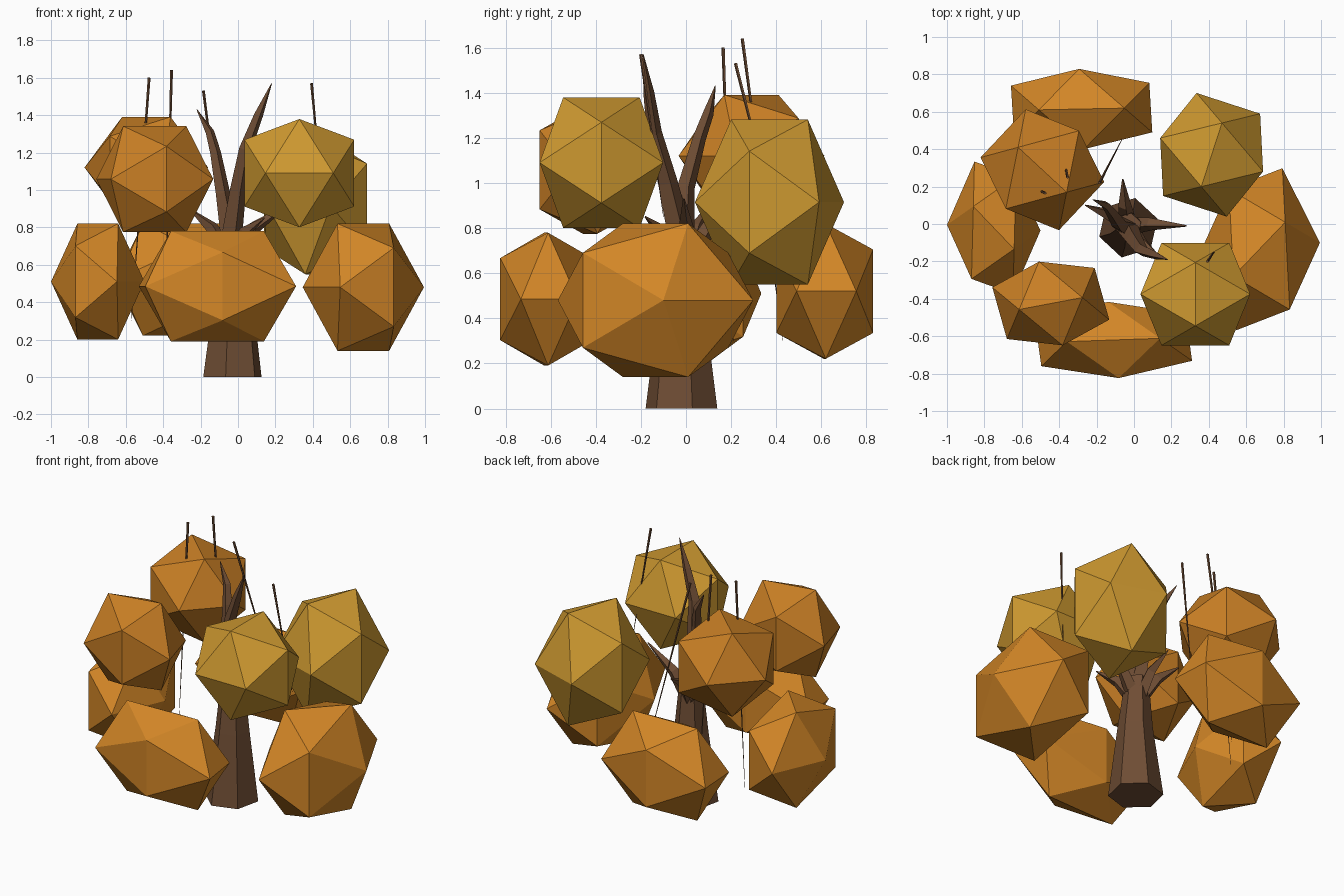
import bpy, bmesh, math
from mathutils import Vector

if "Cube" in bpy.data.objects:
    bpy.data.objects.remove(bpy.data.objects["Cube"])


def material(name, rgb):
    m = bpy.data.materials.new(name)
    m.diffuse_color = (*rgb, 1)
    m.use_nodes = True
    m.node_tree.nodes["Principled BSDF"].inputs["Base Color"].default_value = m.diffuse_color
    return m


ORANGE = material("orange_leaf", (0.65, 0.24, 0.02))
RUST = material("rust_leaf", (0.58, 0.21, 0.018))
GOLD = material("gold_leaf", (0.62, 0.32, 0.03))
BARK = material("bark", (0.16, 0.075, 0.035))


def finish(name, bm, mat):
    bmesh.ops.recalc_face_normals(bm, faces=bm.faces)
    me = bpy.data.meshes.new(name)
    bm.to_mesh(me)
    bm.free()
    me.materials.append(mat)
    ob = bpy.data.objects.new(name, me)
    bpy.context.collection.objects.link(ob)


def leaf_clump(name, centre, turn, size, mat):
    """Icosahedron with an edge on top, turned about z, then stretched."""
    k = math.hypot(1, (1 + 5 ** 0.5) / 2)
    s, t = 1 / k, (1 + 5 ** 0.5) / 2 / k
    a = math.radians(turn)
    bm = bmesh.new()
    for i in (-1, 1):
        for j in (-1, 1):
            for x, y, z in ((0, i * s, j * t), (i * s, j * t, 0), (i * t, 0, j * s)):
                p = (x * math.cos(a) - y * math.sin(a), x * math.sin(a) + y * math.cos(a), z)
                bm.verts.new([c + q * r for c, q, r in zip(centre, p, size)])
    bmesh.ops.convex_hull(bm, input=bm.verts)
    finish(name, bm, mat)


def limb(name, path, radii, sides, level=False):
    """Faceted tapering tube along a path."""
    pts = [Vector(p) for p in path]
    bm = bmesh.new()
    rings = []
    for i, (p, r) in enumerate(zip(pts, radii)):
        d = pts[min(i + 1, len(pts) - 1)] - pts[max(i - 1, 0)]
        if level:
            d = Vector((0, 0, 1))
        u = d.cross(Vector((0, 1, 0))).normalized()
        v = d.normalized().cross(u)
        angles = [math.tau * k / sides + 0.3 for k in range(sides)]
        rings.append([bm.verts.new(p + r * (math.cos(a) * u + math.sin(a) * v)) for a in angles])
    for lo, hi in zip(rings, rings[1:]):
        for k in range(sides):
            n = (k + 1) % sides
            bm.faces.new((lo[k], lo[n], hi[n], hi[k]))
    bm.faces.new(rings[0])
    bm.faces.new(rings[-1])
    finish(name, bm, BARK)


# Lower ring of foliage
leaf_clump("leaves_low_left", (-0.75, -0.02, 0.51), 56, (0.25, 0.388, 0.364), ORANGE)
leaf_clump("leaves_low_right", (0.67, -0.135, 0.48), -54, (0.325, 0.468, 0.40), ORANGE)
leaf_clump("leaves_low_front", (-0.11, -0.62, 0.485), 94, (0.475, 0.24, 0.346), ORANGE)
leaf_clump("leaves_low_back", (-0.28, 0.615, 0.52), 92, (0.435, 0.252, 0.352), ORANGE)

# Upper foliage
leaf_clump("leaves_top_back_left", (-0.49, 0.29, 1.12), 47, (0.337, 0.335, 0.318), RUST)
leaf_clump("leaves_top_front_left", (-0.445, -0.425, 1.058), 103, (0.33, 0.27, 0.333), RUST)
leaf_clump("leaves_top_front_right", (0.328, -0.375, 1.09), 0, (0.345, 0.322, 0.34), GOLD)
leaf_clump("leaves_top_back_right", (0.415, 0.37, 0.915), -18, (0.34, 0.34, 0.43), GOLD)

# Trunk
limb("trunk", [(-0.03, -0.02, 0), (-0.025, -0.02, 0.45), (-0.03, -0.01, 0.78)],
     (0.163, 0.105, 0.07), 6, level=True)

# Main branches
limb("branch_right", [(-0.04, -0.01, 0.7), (0.0, -0.08, 1.0), (0.04, -0.14, 1.22), (0.11, -0.165, 1.4), (0.18, -0.19, 1.57)],
     (0.06, 0.045, 0.035, 0.025, 0.002), 4)
limb("branch_left", [(-0.03, -0.02, 0.7), (-0.08, 0.0, 0.98), (-0.12, 0.06, 1.2), (-0.15, 0.1, 1.31), (-0.22, 0.13, 1.43)],
     (0.06, 0.04, 0.03, 0.024, 0.002), 4)

# Short side branches
for i, (mid, tip) in enumerate((((0.09, 0.0, 0.8), (0.28, -0.01, 0.93)),
                                ((-0.05, 0.1, 0.8), (-0.06, 0.24, 0.88)),
                                ((-0.14, 0.05, 0.8), (-0.26, 0.1, 0.9)),
                                ((0.04, -0.1, 0.78), (0.14, -0.18, 0.85)))):
    limb(f"side_branch_{i + 1}", [(-0.03, -0.01, 0.62), mid, tip], (0.05, 0.035, 0.004), 4)

# Long thin twigs, tapering downwards through the foliage
for i, (top, low) in enumerate((((-0.475, 0.165, 1.60), (-0.57, 0.21, 0.3)),
                                ((-0.355, 0.25, 1.64), (-0.39, 0.43, 0.3)),
                                ((-0.185, 0.22, 1.53), (-0.05, 0.48, 0.5)),
                                ((0.393, -0.2, 1.57), (0.46, -0.1, 0.85)))):
    limb(f"twig_{i + 1}", [low, top], (0.001, 0.008), 5)
